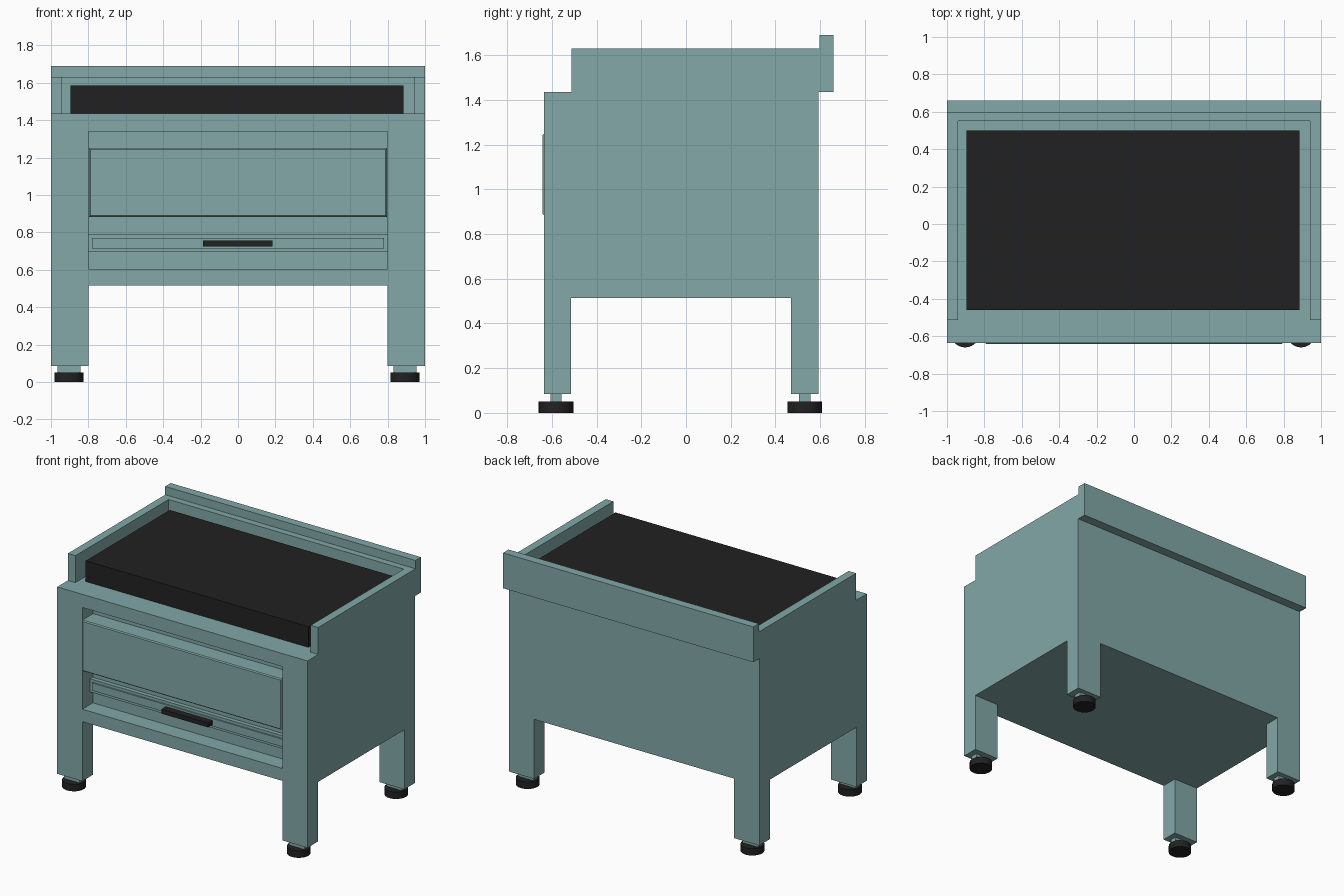
import bpy
import bmesh
from mathutils import Vector

if "Cube" in bpy.data.objects:
    bpy.data.objects.remove(bpy.data.objects["Cube"])


def material(name, rgb):
    mat = bpy.data.materials.new(name)
    mat.use_nodes = True
    mat.diffuse_color = (*rgb, 1)
    mat.node_tree.nodes["Principled BSDF"].inputs["Base Color"].default_value = (*rgb, 1)
    return mat


TEAL = material("muted teal paint", (0.223, 0.392, 0.386))
BLACK = material("black rubber", (0.0156, 0.0156, 0.0156))


def finish(name, bm, mat):
    mesh = bpy.data.meshes.new(name)
    bm.to_mesh(mesh)
    bm.free()
    mesh.materials.append(mat)
    obj = bpy.data.objects.new(name, mesh)
    bpy.context.collection.objects.link(obj)
    return obj


def box_mesh(x, y, z):
    bm = bmesh.new()
    bmesh.ops.create_cube(bm, size=1)
    for v in bm.verts:
        v.co = Vector(r[0] if c < 0 else r[1] for c, r in zip(v.co, (x, y, z)))
    return bm


def box(name, x, y, z, mat=TEAL):
    return finish(name, box_mesh(x, y, z), mat)


def front_face(bm):
    return min(bm.faces, key=lambda f: f.calc_center_median().y)


FRONT, BACK = -0.635, 0.592
RECESS = FRONT + 0.12

# Cabinet body with a recessed opening in the front
bm = box_mesh((-1, 1), (FRONT, BACK), (0.515, 1.435))
face = front_face(bm)
bmesh.ops.inset_individual(bm, faces=[face], thickness=0.08)
for v in face.verts:
    v.co.x = 0.8 if v.co.x > 0 else -0.8
    v.co.z = 1.34 if v.co.z > 1 else 0.605
inner = bmesh.ops.extrude_discrete_faces(bm, faces=[face])["faces"][0]
bmesh.ops.translate(bm, verts=inner.verts, vec=(0, RECESS - FRONT, 0))
finish("cabinet_body", bm, TEAL)

# Door panel with a narrow chamfer round its face
bm = box_mesh((-0.797, 0.797), (FRONT, RECESS), (0.883, 1.25))
bmesh.ops.inset_individual(bm, faces=[front_face(bm)], thickness=0.01, depth=0.007)
finish("door_panel", bm, TEAL)

# Drawer front, raised plate and handle
box("drawer_front", (-0.8, 0.8), (FRONT + 0.09, RECESS), (0.695, 0.79))
box("drawer_plate", (-0.78, 0.78), (FRONT + 0.08, FRONT + 0.09), (0.715, 0.77))
box("drawer_handle", (-0.188, 0.185), (FRONT + 0.03, FRONT + 0.08), (0.725, 0.757), BLACK)

# Cooking plate and the guard around it
box("top_plate", (-0.895, 0.885), (-0.46, 0.5), (1.435, 1.585), BLACK)
box("back_guard", (-1, 1), (0.597, 0.66), (1.435, 1.69))
box("back_rail", (-0.94, 0.94), (0.55, 0.597), (1.435, 1.63))

for side, sx in (("left", 1), ("right", -1)):
    box(side + "_rail", sorted((sx, sx * 0.94)), (-0.513, 0.597), (1.435, 1.63))
    foot_x = 0.893 if sx > 0 else -0.903
    for end, y0, y1, foot_y in (("front", FRONT, RECESS, -0.582), ("back", 0.47, BACK, 0.531)):
        name = end + "_" + side
        # Leg, short stem and round foot
        box(name + "_leg", sorted((sx, sx * 0.8)), (y0, y1), (0.085, 0.515))
        box(name + "_stem", (foot_x - 0.062, foot_x + 0.062),
            (foot_y - 0.025, foot_y + 0.025), (0.045, 0.085))
        bm = bmesh.new()
        bmesh.ops.create_cone(bm, cap_ends=True, segments=24, radius1=0.078,
                              radius2=0.078, depth=0.05)
        bmesh.ops.translate(bm, verts=bm.verts, vec=(foot_x, foot_y, 0.025))
        foot = finish(name + "_foot", bm, BLACK)
        bpy.ops.object.select_all(action="DESELECT")
        foot.select_set(True)
        bpy.context.view_layer.objects.active = foot
        bpy.ops.object.shade_smooth_by_angle()
